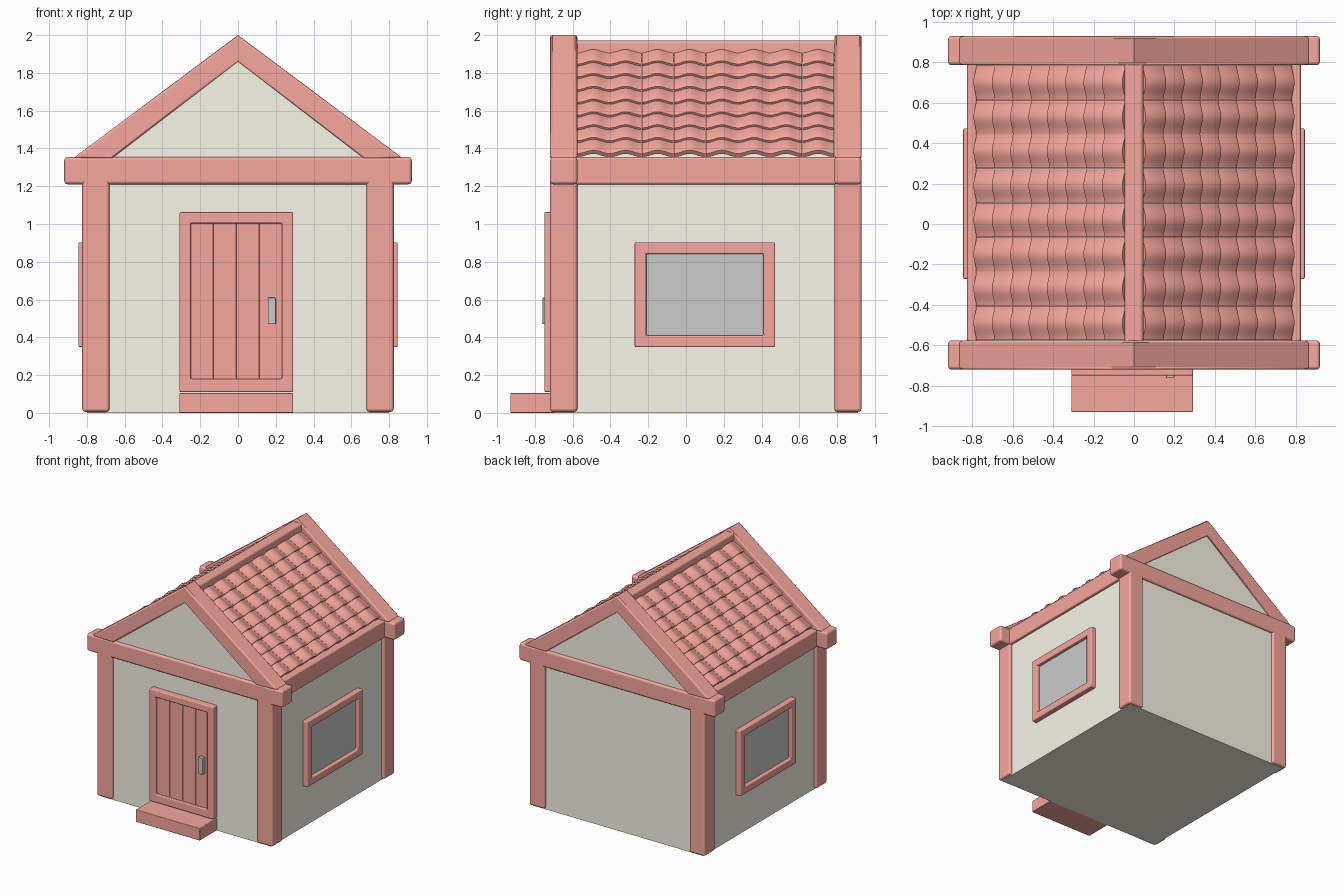
import bpy, bmesh, math
from mathutils import Vector

if "Cube" in bpy.data.objects:
    bpy.data.objects.remove(bpy.data.objects["Cube"])


def material(name, rgb):
    m = bpy.data.materials.new(name)
    m.diffuse_color = (*rgb, 1)
    m.use_nodes = True
    m.node_tree.nodes["Principled BSDF"].inputs["Base Color"].default_value = m.diffuse_color
    return m


RED = material("red_wood", (0.93, 0.39, 0.34))
CREAM = material("cream_plaster", (0.95, 0.92, 0.82))

FRONT, BACK, T = -0.72, 0.93, 0.145      # outer timber faces and timber thickness
SLOPE = 0.747                            # roof rise per unit of x


def finish(name, bm, mat=None, bevel=0.0, limit=30):
    bmesh.ops.recalc_face_normals(bm, faces=bm.faces)
    me = bpy.data.meshes.new(name)
    bm.to_mesh(me)
    bm.free()
    ob = bpy.data.objects.new(name, me)
    bpy.context.collection.objects.link(ob)
    if mat:
        me.materials.append(mat)
    bpy.ops.object.select_all(action='DESELECT')
    ob.select_set(True)
    bpy.context.view_layer.objects.active = ob
    bpy.ops.object.shade_smooth_by_angle(angle=math.radians(35))
    if bevel:
        b = ob.modifiers.new("bevel", 'BEVEL')
        b.width, b.segments = bevel, 2
        b.limit_method, b.angle_limit = 'ANGLE', math.radians(limit)
        b.harden_normals = True
    return ob


def box(name, x, y, z, mat=None, bevel=0.0):
    bm = bmesh.new()
    bmesh.ops.create_cube(bm, size=1)
    for v in bm.verts:
        v.co = Vector([(r[0] + r[1]) / 2 + c * (r[1] - r[0]) for r, c in zip((x, y, z), v.co)])
    return finish(name, bm, mat, bevel)


def prism(name, outline, y0, y1, mat, bevel=0.0, limit=30):
    bm = bmesh.new()
    face = bm.faces.new([bm.verts.new((x, y0, z)) for x, z in outline])
    ext = bmesh.ops.extrude_face_region(bm, geom=[face], use_keep_orig=True)
    for v in ext["geom"]:
        if isinstance(v, bmesh.types.BMVert):
            v.co.y = y1
    return finish(name, bm, mat, bevel, limit)


def frame(name, x, z, border, bottom, y0, y1, mat):
    """Rectangular ring facing -y."""
    def loop(y, d, b):
        return [bm.verts.new(p) for p in ((x[0] + d, y, z[0] + b), (x[1] - d, y, z[0] + b),
                                          (x[1] - d, y, z[1] - d), (x[0] + d, y, z[1] - d))]
    bm = bmesh.new()
    rings = [loop(y0, 0, 0), loop(y0, border, bottom), loop(y1, border, bottom), loop(y1, 0, 0)]
    for k in range(4):
        a, b = rings[k], rings[(k + 1) % 4]
        for i in range(4):
            j = (i + 1) % 4
            bm.faces.new((a[i], a[j], b[j], b[i]))
    return finish(name, bm, mat, 0.008)


# Plaster body with gables
prism("walls", [(-0.8, 0), (0.8, 0), (0.8, 1.28), (0, 1.88), (-0.8, 1.28)],
      FRONT + 0.02, BACK - 0.02, CREAM)

# Timber frame at both ends
for end, y0, y1 in (("front", FRONT, FRONT + T), ("back", BACK - T, BACK)):
    for side, s in (("left", -1), ("right", 1)):
        box(f"{end}_{side}_post", sorted((s * 0.68, s * 0.825)), (y0, y1), (0.005, 1.25), RED, 0.018)
    box(f"{end}_beam", (-0.92, 0.92), (y0, y1), (1.21, 1.355), RED, 0.018)
    prism(f"{end}_rafters", [(-0.87, 1.35), (0, 2.0), (0.87, 1.35), (0.67, 1.345),
                             (0, 1.86), (-0.67, 1.345)], y0, y1, RED, 0.012, 80)

# Side beams, windows
for side, s in (("left", -1), ("right", 1)):
    box(f"{side}_side_beam", sorted((s * 0.69, s * 0.825)), (FRONT + T - 0.02, BACK - T + 0.02),
        (1.21, 1.355), RED, 0.012)
    win = frame(f"{side}_window_frame", (-0.372, 0.372), (0.348, 0.903), 0.062, 0.062, -0.845, -0.78, RED)
    glass = box(f"{side}_window_pane", (-0.33, 0.33), (-0.815, -0.78), (0.39, 0.86))
    for ob in (win, glass):
        ob.rotation_euler.z = s * math.pi / 2
        ob.location.y = 0.1

# Door
frame("door_frame", (-0.31, 0.292), (0.11, 1.063), 0.06, 0.07, -0.75, -0.68, RED)
for i in range(4):
    x = -0.252 + i * 0.1215
    box(f"door_plank_{i + 1}", (x, x + 0.1215), (-0.73, -0.68), (0.17, 1.01), RED, 0.005)
box("door_handle", (0.158, 0.2), (-0.76, -0.72), (0.47, 0.61), None, 0.004)
box("door_step", (-0.31, 0.292), (-0.93, -0.68), (0, 0.105), RED, 0.006)

# Ridge
box("ridge_beam", (-0.047, 0.047), (FRONT + T - 0.02, BACK - T + 0.02), (1.86, 1.972), RED, 0.02)

# Wavy roof tile, repeated along the ridge and down the slope, then mirrored
COLS, ROWS, N = 8, 8, 10
width = (BACK - FRONT - 2 * T) / COLS
step = (0.77 - 0.045) / ROWS
down = Vector((1, 0, -SLOPE)).normalized()
up = Vector((SLOPE, 0, 1)).normalized()
length = step / down.x
bm = bmesh.new()
loops = []
for t, lift in ((0, 0), (length * 0.93, 0.018), (length * 1.03, 0.013)):
    top, low = [], []
    for i in range(N + 1):
        f = i / N
        hump = 0.011 * (1 - math.cos(2 * math.pi * f))
        p = Vector((0.045, FRONT + T + 0.001 + f * (width - 0.002), 1.94 - SLOPE * 0.045)) + down * t
        top.append(bm.verts.new(p + up * (lift + hump)))
        low.append(bm.verts.new(p + up * (min(lift, 0.014) + hump - 0.024)))
    loops.append(top + low[::-1])
for a, b in zip(loops, loops[1:]):
    for i in range(len(a)):
        j = (i + 1) % len(a)
        bm.faces.new((a[i], a[j], b[j], b[i]))
for ring in (loops[0], loops[-1]):
    n = len(ring)
    for i in range(N):
        bm.faces.new((ring[i], ring[i + 1], ring[n - 2 - i], ring[n - 1 - i]))
tiles = finish("roof_tiles", bm, RED)
for count, offset in ((COLS, (0, width, 0)), (ROWS, (step, 0, -SLOPE * step))):
    arr = tiles.modifiers.new("array", 'ARRAY')
    arr.count = count
    arr.use_relative_offset = False
    arr.use_constant_offset = True
    arr.constant_offset_displace = offset
mir = tiles.modifiers.new("mirror", 'MIRROR')
mir.use_axis = (True, False, False)
mir.use_mirror_merge = False
